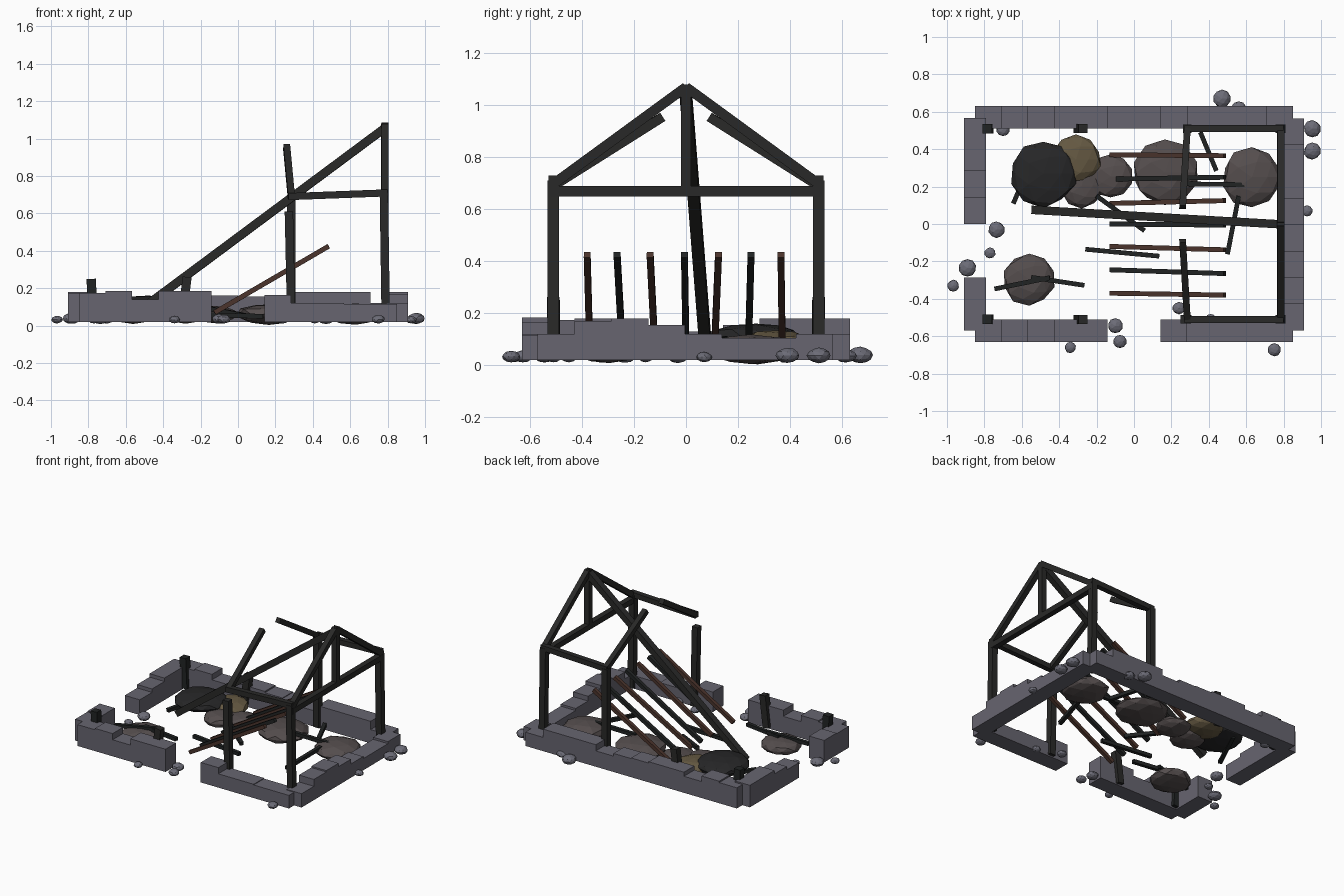
import bpy, bmesh, random
from mathutils import Vector, Matrix

if "Cube" in bpy.data.objects:
    bpy.data.objects.remove(bpy.data.objects["Cube"])

random.seed(4)


def material(name, rgb):
    m = bpy.data.materials.new(name)
    m.diffuse_color = (*rgb, 1)
    m.use_nodes = True
    m.node_tree.nodes["Principled BSDF"].inputs["Base Color"].default_value = m.diffuse_color
    return m


STONE = material("grey stone", (0.135, 0.13, 0.16))
RUBBLE = material("rubble stone", (0.15, 0.15, 0.185))
CHAR = material("charred timber", (0.022, 0.022, 0.021))
BLACK = material("burnt black", (0.015, 0.017, 0.017))
BROWN = material("scorched brown", (0.07, 0.034, 0.025))
ASH = material("ash brown", (0.09, 0.075, 0.075))
STRAW = material("singed straw", (0.13, 0.1, 0.055))
SOOT = material("soot", (0.02, 0.02, 0.021))


def finish(bm, name, mat):
    me = bpy.data.meshes.new(name)
    bm.to_mesh(me)
    bm.free()
    me.materials.append(mat)
    ob = bpy.data.objects.new(name, me)
    bpy.context.collection.objects.link(ob)
    return ob


def beam(name, a, b, w, mat, h=None):
    """Square timber from point a to point b."""
    a, b = Vector(a), Vector(b)
    d = (b - a).normalized()
    side = d.cross(Vector((0, 0, 1)))
    if side.length < 0.2:
        side = d.cross(Vector((0, 1, 0)))
    side.normalize()
    up = side.cross(d)
    m = Matrix((side * w, up * (h or w), d * (b - a).length)).transposed().to_4x4()
    m.translation = (a + b) / 2
    bm = bmesh.new()
    bmesh.ops.create_cube(bm, size=1, matrix=m)
    return finish(bm, name, mat)


def lump(name, c, r, mat, jitter):
    """Squashed faceted boulder or heap."""
    bm = bmesh.new()
    bmesh.ops.create_icosphere(bm, subdivisions=2, radius=1)
    for v in bm.verts:
        v.co *= 1 + random.uniform(-jitter, jitter)
        v.co = Vector(c) + Vector((v.co.x * r[0], v.co.y * r[1], v.co.z * r[2]))
    return finish(bm, name, mat)


def wall(name, axis, fixed, start, blocks):
    """Row of stone blocks with uneven tops: blocks = (length, top z)."""
    bm = bmesh.new()
    t = start
    for length, top in blocks:
        size, pos = [0.12, 0.12, top - 0.02], [fixed, fixed, (top + 0.02) / 2]
        size[axis], pos[axis] = length, t + length / 2
        bmesh.ops.create_cube(bm, size=1, matrix=Matrix.Translation(pos) @ Matrix.Diagonal((*size, 1)))
        t += length
    finish(bm, name, STONE)


# Ruined stone footing
h = 0.1417
wall("back_wall", 0, 0.57, -0.85, [(h, .17), (h, .18), (h, .14), (2 * h, .17), (h, .16),
     (h, .155), (h, .135), (2 * h, .18), (h, .18), (h, .12)])
wall("front_wall_left", 0, -0.57, -0.85, [(h, .175), (h, .185), (h, .14), (2 * h, .185)])
wall("front_wall_right", 0, -0.57, 0.1417, [(h, .165), (2 * h, .12), (2 * h, .115)])
wall("right_wall", 1, 0.85, -0.57, [(h, .12), (h, .17), (h, .18), (h, .155),
     (h, .12), (2 * h, .105), (h, .12)])
wall("left_wall_front", 1, -0.85, -0.57, [(h, .175), (h, .18)])
wall("left_wall_back", 1, -0.85, 0, [(h, .13), (h, .155), (2 * h, .18)])

# Standing frame, both sides
W = 0.045
for s, side in ((-1, "front"), (1, "back")):
    y = 0.51 * s
    beam(side + "_corner_post", (.79, y, .03), (.78, y, .71), W, CHAR)
    beam(side + "_middle_post", (.285, y, .03), (.272 if s < 0 else .285, y, .61 if s < 0 else .69), W, CHAR)
    beam(side + "_wall_plate", (.80, y, .71), (.27, y, .69), .038, CHAR)
    beam(side + "_gable_rafter", (.785, y * 1.02, .69), (.785, 0, 1.07), .038, CHAR)
    beam(side + "_broken_rafter", (.285, y, .69), (.26, .09 * s, .955), .036, CHAR)
    beam(side + "_corner_stub", (-.775, y, .03), (-.785, y, .25), .05, BLACK)
    beam(side + "_middle_stub", (-.30, y, .03), (-.272, y, .26), .048, CHAR)
beam("gable_tie_beam", (.785, -.52, .67), (.785, .52, .67), .04, CHAR)
beam("king_post", (.785, 0, .67), (.785, 0, 1.08), .04, CHAR)
beam("fallen_ridge_beam", (.79, -.002, 1.06), (-.535, .075, .075), W, CHAR)

# Collapsed roof rafters
for i, (y0, y1) in enumerate([(-.37, -.38), (-.245, -.265), (-.12, -.138), (0, -.006),
                              (.11, .125), (.24, .25), (.37, .365)]):
    beam("collapsed_rafter", (-.125, y0, .07), (.485, y1, .425), .026, BLACK if i % 2 else BROWN)

# Loose charred sticks
for a, b in [((-.26, -.135, .06), (.135, -.172, .05)), ((-.20, .15, .10), (.055, -.035, .05)),
             ((.355, .49, .07), (.44, .285, .05)), ((.56, .15, .09), (.50, -.16, .04)),
             ((.25, .215, .10), (.59, .21, .10)), ((-.745, -.347, .09), (-.45, -.287, .12)),
             ((-.55, -.285, .11), (-.265, -.328, .11)), ((-.645, .11, .05), (-.53, .38, .08))]:
    beam("charred_stick", a, b, .025, BLACK)

# Ash and debris heaps
for name, x, y, z, r, rz, mat in [
        ("soot_heap", -.485, .27, .11, .178, .052, SOOT), ("straw_heap", -.31, .345, .085, .135, .05, STRAW),
        ("ash_heap", -.28, .205, .06, .12, .05, ASH), ("ash_heap", -.125, .255, .06, .115, .045, ASH),
        ("ash_heap", .165, .275, .062, .175, .055, ASH), ("ash_heap", .63, .25, .062, .16, .055, ASH),
        ("ash_heap", -.56, -.295, .06, .14, .05, ASH)]:
    lump(name, (x, y, z), (r, r, rz), mat, .06)

# Scattered rubble
for x, y, r in [(.47, .67, .048), (.56, .615, .04), (.953, .51, .045), (.953, .39, .045), (.925, .07, .03),
                (.24, -.45, .033), (.41, -.51, .03), (.75, -.672, .035), (-.10, -.545, .04),
                (-.075, -.628, .036), (-.34, -.66, .03), (-.967, -.33, .031), (-.89, -.235, .046),
                (-.77, -.155, .03), (-.735, -.03, .044), (-.70, .505, .036)]:
    lump("rubble_stone", (x, y, .018 + r * .45), (r, r, r * .65), RUBBLE, .05)
